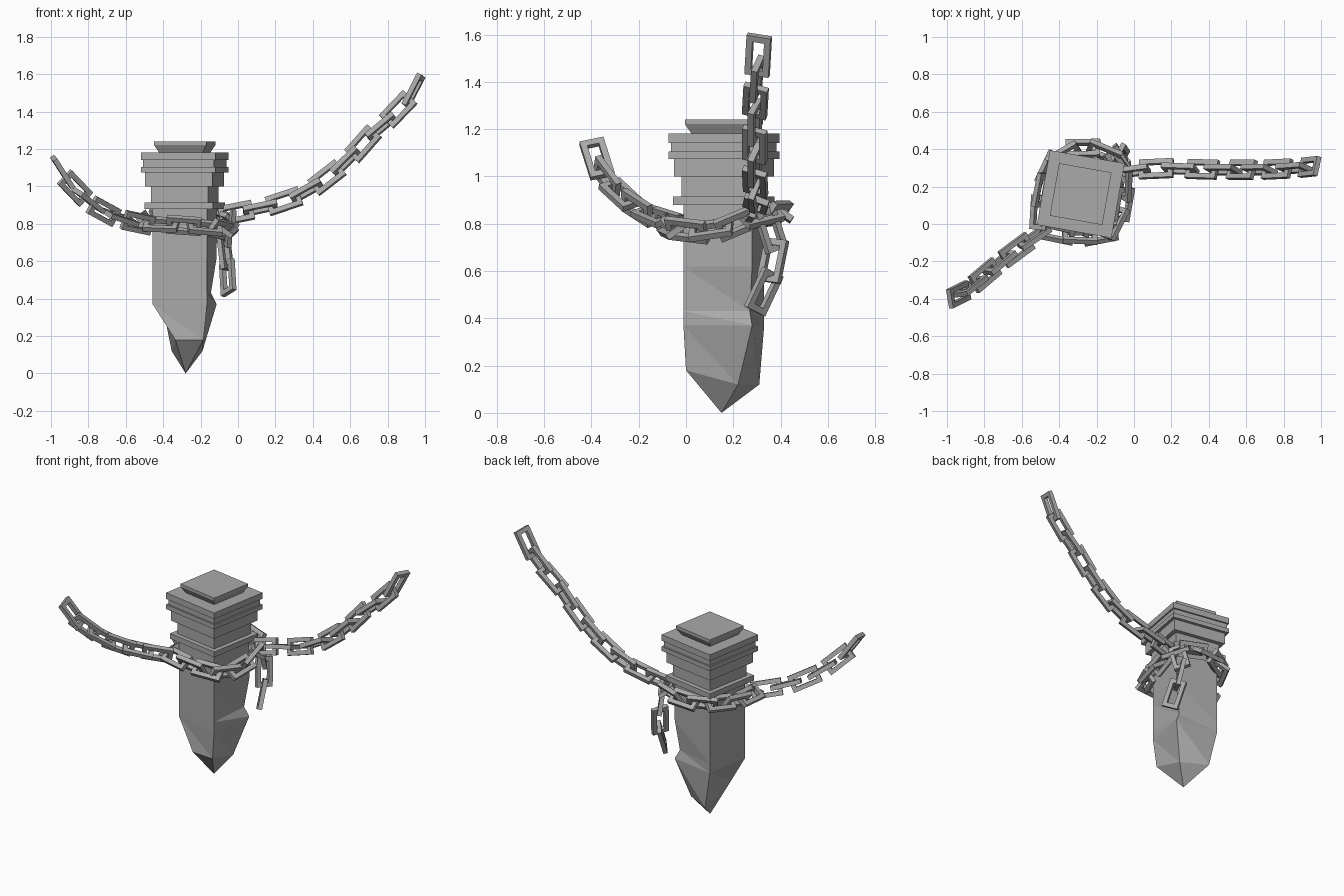
import bpy, bmesh, math
from mathutils import Vector, Matrix

if "Cube" in bpy.data.objects:
    bpy.data.objects.remove(bpy.data.objects["Cube"])

stone = bpy.data.materials.new("grey stone")
stone.diffuse_color = (0.4, 0.4, 0.4, 1)
stone.use_nodes = True
stone.node_tree.nodes["Principled BSDF"].inputs["Base Color"].default_value = stone.diffuse_color
CX, CY, TURN = -0.285, 0.16, math.radians(-10)


def finish(name, bm):
    bmesh.ops.recalc_face_normals(bm, faces=bm.faces)
    me = bpy.data.meshes.new(name)
    bm.to_mesh(me)
    bm.free()
    ob = bpy.data.objects.new(name, me)
    me.materials.append(stone)
    bpy.context.collection.objects.link(ob)
    return ob


def square(side, z):
    """Corners of the turned square: front left, front right, back right, back left."""
    rot = Matrix.Rotation(TURN, 3, 'Z')
    h = side / 2
    return [rot @ Vector((x, y, 0)) + Vector((CX, CY, z))
            for x, y in ((-h, -h), (h, -h), (h, h), (-h, h))]


def loft(name, rings, tip=None):
    bm = bmesh.new()
    rows = [[bm.verts.new(p) for p in r] for r in rings]
    bm.faces.new(rows[0])
    for a, b in zip(rows, rows[1:]):
        for i in range(4):
            j = (i + 1) % 4
            bm.faces.new((a[i], a[j], b[j]))
            bm.faces.new((a[i], b[j], b[i]))
    if tip:
        t = bm.verts.new(tip)
        for i in range(4):
            bm.faces.new((rows[-1][i], rows[-1][(i + 1) % 4], t))
    else:
        bm.faces.new(rows[-1])
    bmesh.ops.dissolve_limit(bm, angle_limit=0.01, verts=bm.verts, edges=bm.edges)
    return finish(name, bm)


# Pointed shaft with a chipped back right corner
notch = square(0.295, 0.43)
notch[2] = Vector((-0.145, 0.27, 0.43))
point_ring = [(-0.335, 0.01, 0.18), (-0.185, 0.0, 0.18),
              (-0.19, 0.22, 0.12), (-0.355, 0.31, 0.12)]
loft("shaft", [square(0.295, 0.89), square(0.295, 0.62), notch,
               square(0.295, 0.37), point_ring], (-0.28, 0.15, 0))

# Stacked square mouldings: name, side, bottom, top
for name, side, z0, z1 in (("collar", 0.37, 0.88, 0.915),
                           ("neck", 0.31, 0.91, 1.005),
                           ("capital", 0.365, 1.0, 1.08),
                           ("lower_slab", 0.405, 1.075, 1.105),
                           ("slab_gap", 0.385, 1.10, 1.145),
                           ("upper_slab", 0.405, 1.142, 1.182)):
    loft(name, [square(side, z0), square(side, z1)])
loft("flared_cap", [square(0.235, 1.18), square(0.285, 1.222), square(0.285, 1.24)])


# Rectangular chain link with square bars, length along local x
def add_link(bm, mat, length, width=0.105, bar=0.027):
    loops = []
    for z in (-bar / 2, bar / 2):
        for inset in (0, bar):
            a, b = length / 2 - inset, width / 2 - inset
            loops.append([bm.verts.new(mat @ Vector((x, y, z)))
                          for x, y in ((-a, -b), (a, -b), (a, b), (-a, b))])
    lo, li, uo, ui = loops
    for a, b in ((lo, li), (li, ui), (ui, uo), (uo, lo)):
        for i in range(4):
            j = (i + 1) % 4
            bm.faces.new((a[i], a[j], b[j], b[i]))


def walk(path, dist):
    for a, b in zip(path, path[1:]):
        d = (b - a).length
        if dist <= d:
            return a.lerp(b, dist / d)
        dist -= d
    return path[-1]


def chain(name, points, count, roll, length=0.185):
    path = [Vector(p) for p in points]
    total = sum((b - a).length for a, b in zip(path, path[1:]))
    step = (total - length) / (count - 1)
    bm = bmesh.new()
    for i in range(count):
        s = i * step
        p, q = walk(path, s), walk(path, s + length)
        x = (q - p).normalized()
        side = Vector((0, 0, 1)).cross(x).normalized()
        up = x.cross(side)
        basis = Matrix((x, side, up)).transposed()
        basis = basis @ Matrix.Rotation(math.radians(roll + 90 * (i % 2)), 3, 'X')
        add_link(bm, Matrix.Translation((p + q) / 2) @ basis.to_4x4(), length)
    return finish(name, bm)


chain("right_chain", [(0.98, .31, 1.595), (0.89, .30, 1.42), (0.72, .29, 1.29),
                      (0.6, .29, 1.15), (0.5, .29, 1.06), (0.36, .29, .96),
                      (0.2, .30, .90), (0, .29, .86), (-.1, .27, .84)], 10, 20)
chain("left_chain", [(-.985, -.40, 1.15), (-.91, -.37, 1.02), (-.78, -.26, .9),
                     (-.65, -.15, .83), (-.46, -.02, .79)], 6, 20)
chain("wrapped_chain", [(-.5, -.03, .80), (-.4, -.06, .80), (-.29, -.07, .79),
                        (-.11, -.07, .78), (-.07, .03, .76), (-.05, .16, .77),
                        (-.03, .27, .83), (-.09, .37, .85), (-.22, .42, .85),
                        (-.39, .40, .84), (-.47, .3, .83), (-.51, .1, .80),
                        (-.51, -.03, .80)], 13, 35)
chain("hanging_chain", [(-.07, .33, .86), (-.08, .39, .72), (-.06, .37, .6),
                        (-.05, .29, .43)], 3, 60)
